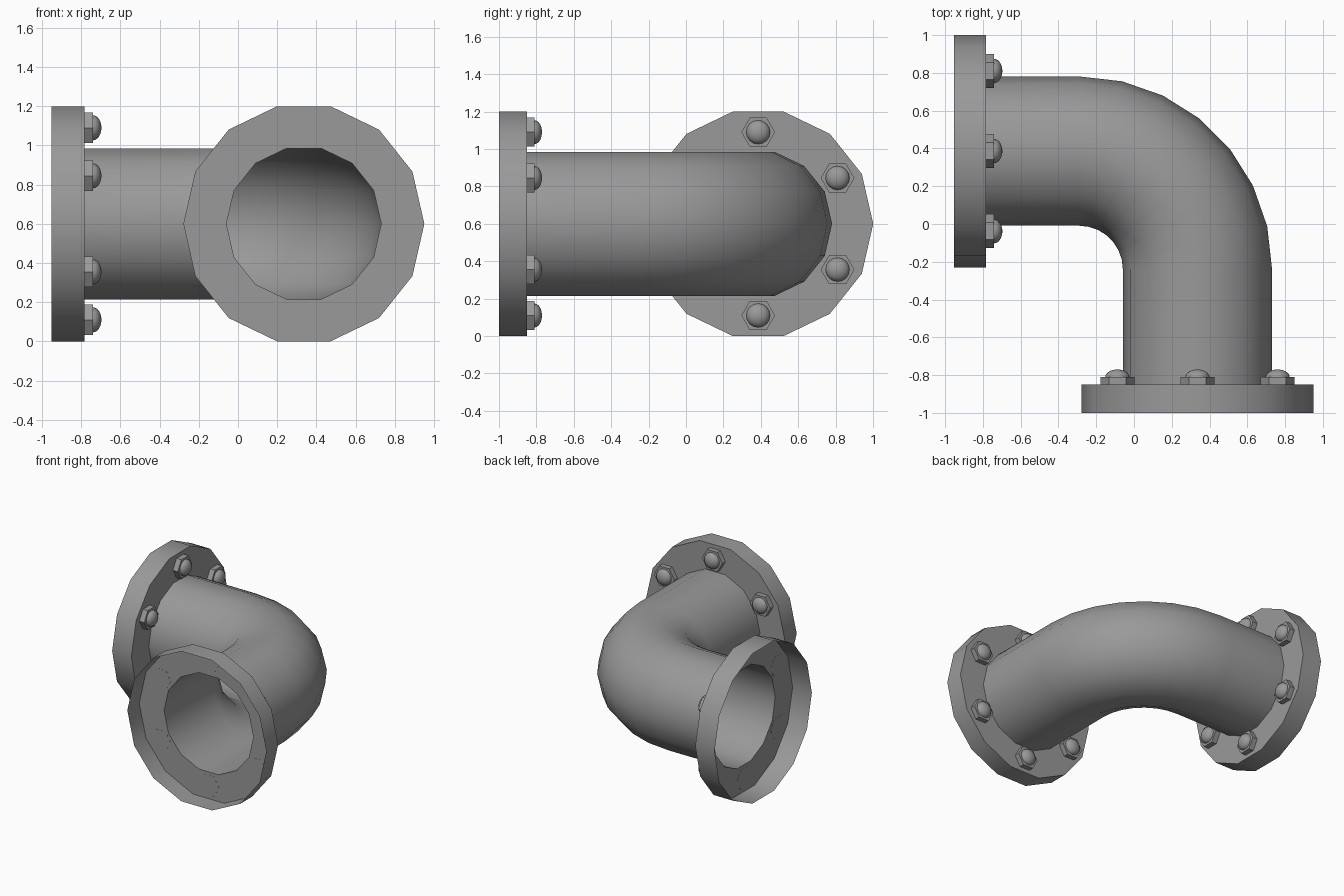
import bpy, bmesh, math
from mathutils import Vector

if "Cube" in bpy.data.objects:
    bpy.data.objects.remove(bpy.data.objects["Cube"])

SIDES, R_PIPE, R_FLANGE, R_BOLTS = 14, 0.395, 0.615, 0.49
BEND, BEND_R = Vector((-0.29, -0.24, 0.6)), 0.626
X, Y, Z = Vector((1, 0, 0)), Vector((0, 1, 0)), Vector((0, 0, 1))

# Dark grey metal
metal = bpy.data.materials.new("dark_metal")
metal.diffuse_color = (0.32, 0.32, 0.32, 1)
metal.use_nodes = True
metal.node_tree.nodes["Principled BSDF"].inputs["Base Color"].default_value = metal.diffuse_color


def loft(name, rings, cap_start=False, cap_end=False):
    """Skin a list of equal-length point rings into one object."""
    bm = bmesh.new()
    loops = [[bm.verts.new(p) for p in r] for r in rings]
    n = len(loops[0])
    for a, b in zip(loops, loops[1:]):
        for i in range(n):
            j = (i + 1) % n
            bm.faces.new((a[i], a[j], b[j], b[i]))
    if cap_start:
        bm.faces.new(loops[0][::-1])
    if cap_end:
        bm.faces.new(loops[-1])
    me = bpy.data.meshes.new(name)
    bm.to_mesh(me)
    bm.free()
    me.materials.append(metal)
    ob = bpy.data.objects.new(name, me)
    bpy.context.collection.objects.link(ob)
    bpy.ops.object.select_all(action='DESELECT')
    ob.select_set(True)
    bpy.context.view_layer.objects.active = ob
    bpy.ops.object.shade_smooth_by_angle(angle=math.radians(32))
    return ob


def ring(c, u, v, r, n=SIDES):
    return [c + r * (u * math.cos(2 * math.pi * i / n) + v * math.sin(2 * math.pi * i / n))
            for i in range(n)]


# Elbow pipe: straight, seven-step quarter bend, straight
def bend_ring(k):
    a = math.pi / 2 * (1 - k / 7)
    radial = Vector((math.cos(a), math.sin(a), 0))
    return ring(BEND + radial * BEND_R, radial, Z, R_PIPE)


end_x = ring(Vector((-0.783, BEND.y + BEND_R, 0.6)), Y, Z, R_PIPE)
end_y = ring(Vector((BEND.x + BEND_R, -0.85, 0.6)), X, Z, R_PIPE)
loft("elbow_pipe", [end_x] + [bend_ring(k) for k in range(8)] + [end_y])


# Open cup flanges with six domed hex bolts each; axis points toward the pipe
def flange(prefix, centre, u, axis, depth, hex_h):
    back = centre + axis * depth
    loft(prefix + "_flange", [ring(centre, u, Z, R_FLANGE),
                              ring(back, u, Z, R_FLANGE),
                              ring(back, u, Z, R_PIPE)])
    for i in range(6):
        a = math.radians(30 + 60 * i)
        c = back + R_BOLTS * (u * math.cos(a) + Z * math.sin(a))
        base, top = c - axis * 0.001, c + axis * hex_h
        loft(f"{prefix}_bolt_hex_{i + 1}",
             [ring(base, u, Z, 0.09, 6), ring(top, u, Z, 0.09, 6)], True, True)
        dome = [ring(top + axis * hex_h * math.sin(t), u, Z, 0.064 * math.cos(t), 16)
                for t in (0, 0.3, 0.6, 0.9, 1.2, 1.45)]
        loft(f"{prefix}_bolt_dome_{i + 1}", dome, False, True)


flange("left", Vector((-0.953, BEND.y + BEND_R, 0.6)), Y, X, 0.17, 0.043)
flange("front", Vector((BEND.x + BEND_R, -1.0, 0.6)), -X, Y, 0.15, 0.04)
